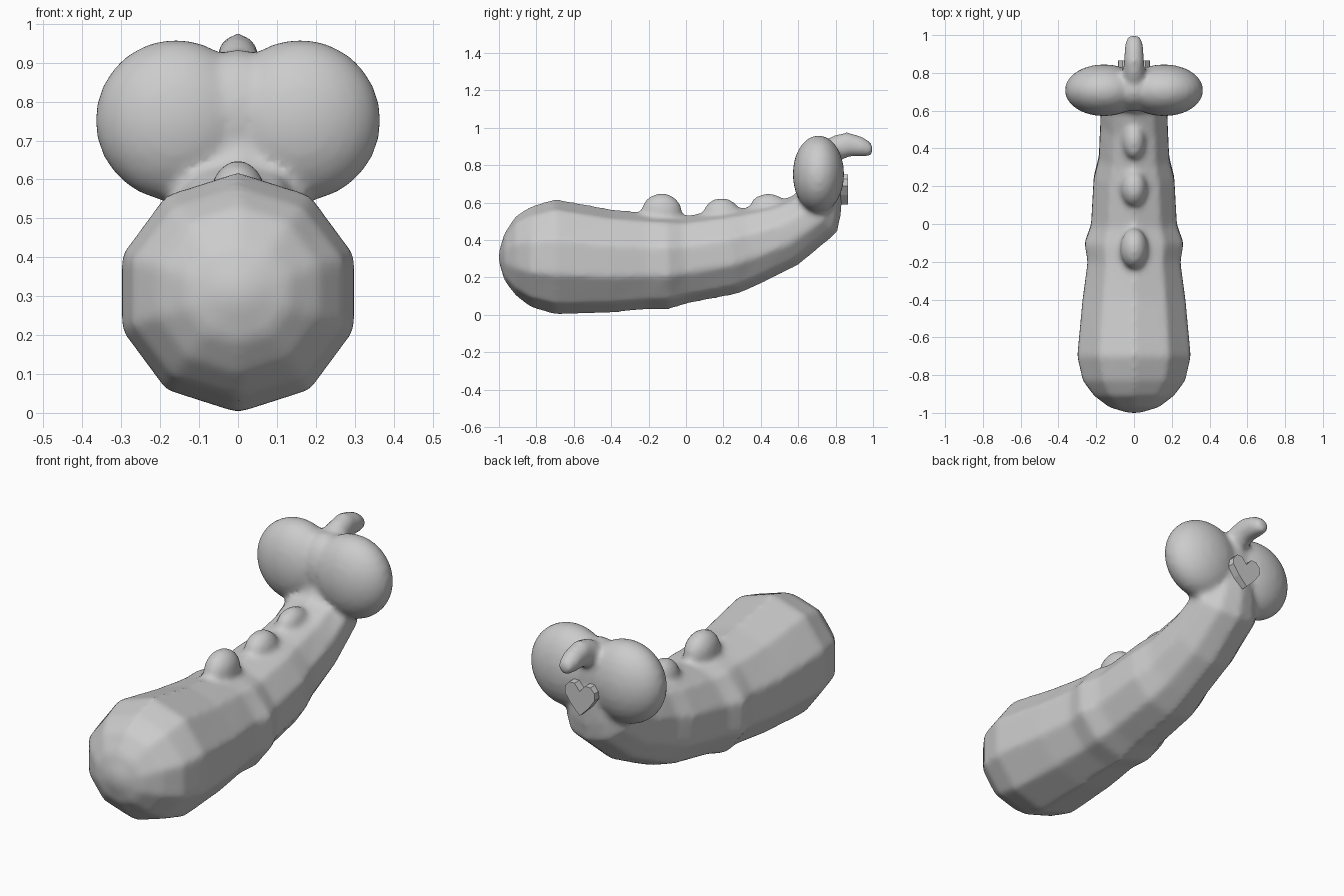
import bpy, bmesh, math
from mathutils import Matrix, Vector

if "Cube" in bpy.data.objects:
    bpy.data.objects.remove(bpy.data.objects["Cube"])

bm = bmesh.new()


def loft(rings, sides):
    """Closed tube from rings given as bottom (y, z), top (y, z), half width."""
    loops = []
    for by, bz, ty, tz, hw in rings:
        bottom, top = Vector((0, by, bz)), Vector((0, ty, tz))
        mid, half = (bottom + top) / 2, (bottom - top) / 2
        wide = max(math.sin(2 * math.pi * i / sides) for i in range(sides))
        loop = []
        for i in range(sides):
            a = 2 * math.pi * i / sides
            side = Vector((hw * math.sin(a) / wide, 0, 0))
            loop.append(bm.verts.new(mid + half * math.cos(a) + side))
        loops.append(loop)
    for a, b in zip(loops, loops[1:]):
        for i in range(sides):
            j = (i + 1) % sides
            bm.faces.new((a[i], a[j], b[j], b[i]))
    bm.faces.new(loops[0][::-1])
    bm.faces.new(loops[-1])


def ellipsoid(center, radii, u=24, v=14):
    m = Matrix.Translation(center) @ Matrix.Diagonal((*radii, 1))
    bmesh.ops.create_uvsphere(bm, u_segments=u, v_segments=v, radius=1, matrix=m)


# Long ten-sided body, curving up into the neck
loft([
    (-1.0, 0.28, -1.0, 0.34, 0.03),
    (-0.97, 0.18, -0.97, 0.44, 0.13),
    (-0.91, 0.10, -0.91, 0.53, 0.21),
    (-0.83, 0.04, -0.83, 0.58, 0.27),
    (-0.70, 0.00, -0.70, 0.62, 0.30),
    (-0.40, 0.01, -0.40, 0.565, 0.272),
    (-0.20, 0.03, -0.20, 0.545, 0.245),
    (-0.09, 0.03, -0.11, 0.54, 0.262),
    (0.01, 0.06, -0.02, 0.53, 0.227),
    (0.28, 0.112, 0.21, 0.56, 0.213),
    (0.40, 0.165, 0.30, 0.57, 0.186),
    (0.60, 0.265, 0.46, 0.60, 0.178),
    (0.81, 0.44, 0.58, 0.64, 0.172),
    (0.83, 0.54, 0.60, 0.68, 0.15),
    (0.84, 0.66, 0.62, 0.76, 0.11),
    (0.81, 0.80, 0.66, 0.85, 0.07),
], 10)

# Paired head lobes
for s in (-1, 1):
    ellipsoid((s * 0.16, 0.708, 0.752), (0.208, 0.138, 0.208))

# Filler between the lobes
ellipsoid((0, 0.71, 0.77), (0.12, 0.115, 0.165))

# Bumps along the back
for y, z, r in ((-0.13, 0.55, (0.075, 0.11, 0.10)),
                (0.19, 0.54, (0.07, 0.10, 0.085)),
                (0.44, 0.58, (0.06, 0.10, 0.068))):
    ellipsoid((0, y, z), r, 16, 10)

# Curled horn behind the head
loft([
    (0.72, 0.78, 0.70, 0.91, 0.07),
    (0.81, 0.82, 0.79, 0.96, 0.06),
    (0.88, 0.845, 0.86, 0.978, 0.054),
    (0.935, 0.845, 0.945, 0.953, 0.05),
    (0.98, 0.845, 0.985, 0.925, 0.042),
    (1.0, 0.862, 1.0, 0.90, 0.02),
], 12)

bmesh.ops.recalc_face_normals(bm, faces=bm.faces[:])
mesh = bpy.data.meshes.new("body")
bm.to_mesh(mesh)
bm.free()
body = bpy.data.objects.new("body", mesh)
bpy.context.collection.objects.link(body)

# Fuse the volumes and soften the joins
rm = body.modifiers.new("fuse", 'REMESH')
rm.mode = 'VOXEL'
rm.voxel_size = 0.015
rm.use_smooth_shade = True
sm = body.modifiers.new("soften", 'SMOOTH')
sm.factor = 0.5
sm.iterations = 8

# Flat heart plate on the back of the neck
half = [(0, 0.59), (0.05, 0.64), (0.085, 0.69), (0.083, 0.725),
        (0.06, 0.75), (0.03, 0.75), (0, 0.715)]
outline = half + [(-x, z) for x, z in half[-2:0:-1]]
hb = bmesh.new()
face = hb.faces.new([hb.verts.new((x, 0.825, z)) for x, z in outline])
ext = bmesh.ops.extrude_face_region(hb, geom=[face])
bmesh.ops.translate(hb, vec=(0, 0.04, 0),
                    verts=[e for e in ext["geom"] if isinstance(e, bmesh.types.BMVert)])
bmesh.ops.recalc_face_normals(hb, faces=hb.faces[:])
hm = bpy.data.meshes.new("heart_plate")
hb.to_mesh(hm)
hb.free()
bpy.context.collection.objects.link(bpy.data.objects.new("heart_plate", hm))
